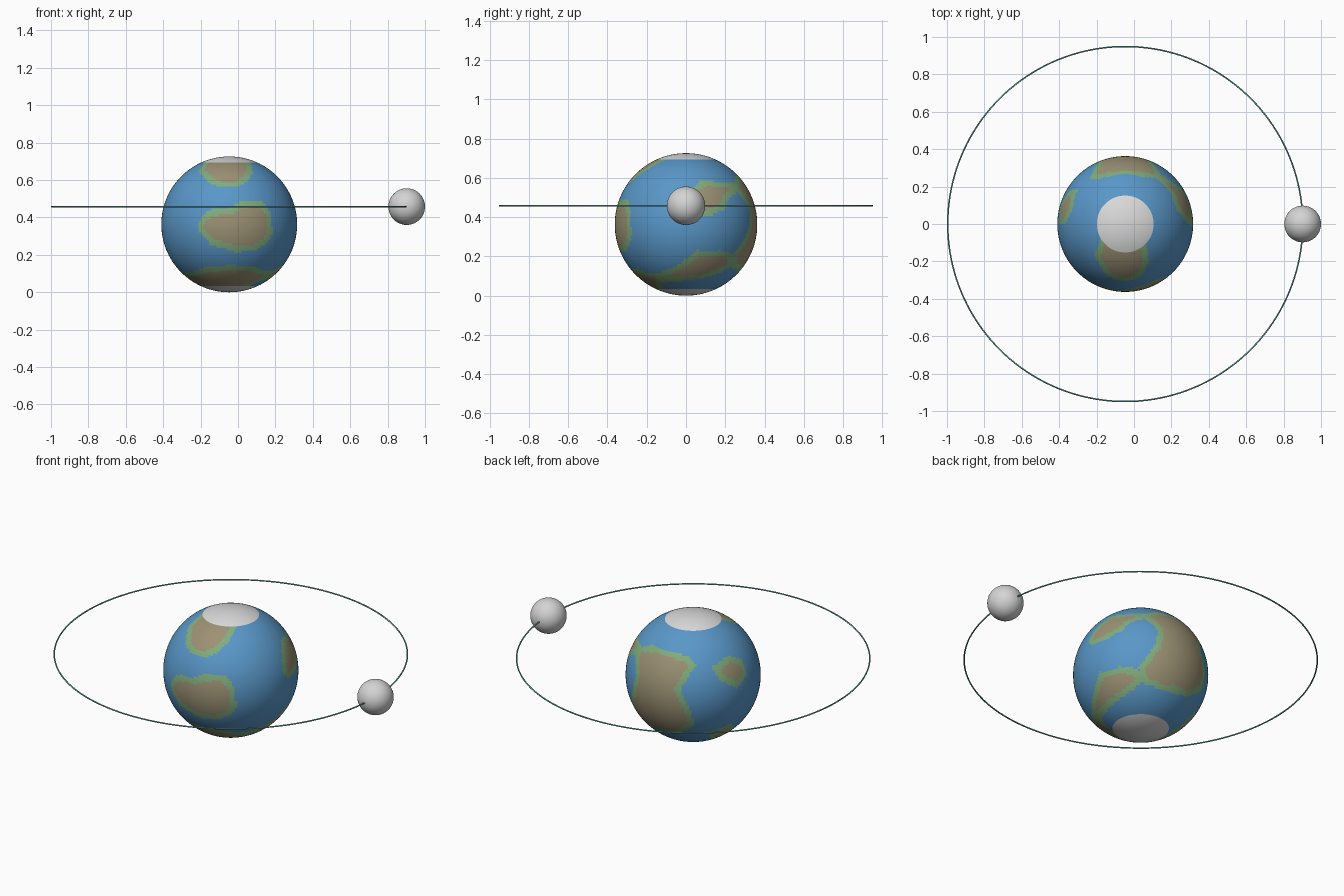
import bpy, bmesh, math
from mathutils import Vector

if "Cube" in bpy.data.objects:
    bpy.data.objects.remove(bpy.data.objects["Cube"])

CX, R = -0.047, 0.363          # planet centre x, planet radius
ORBIT_R, ORBIT_Z = 0.949, 0.458
RIM = 5.5                      # coast width in degrees


def material(name, rgb):
    m = bpy.data.materials.new(name)
    m.diffuse_color = (*rgb, 1)
    m.use_nodes = True
    m.node_tree.nodes["Principled BSDF"].inputs["Base Color"].default_value = m.diffuse_color
    return m


ocean = material("ocean blue", (0.10, 0.31, 0.58))
coast = material("coast green", (0.22, 0.42, 0.21))
land = material("land brown", (0.33, 0.285, 0.175))
ice = material("ice white", (0.70, 0.70, 0.70))
rock = material("moon grey", (0.66, 0.66, 0.66))
teal = material("orbit teal", (0.15, 0.46, 0.44))

# Coast outlines as (longitude, latitude); the front is longitude -90
south_land = [(-216, -33), (-195, -28), (-180, -41), (-150, -44), (-117, -38),
              (-90, -36), (-65, -37), (-49, -42), (-33, -43), (-20, -39),
              (-4, -32), (10, -21), (31, -21), (48, -24), (51, -36),
              (31, -46), (7, -51), (-21, -53), (-36, -56), (-50, -66),
              (-90, -75), (-170, -72), (-205, -55), (-216, -45)]
back_land = [(53, 35), (69, 42), (97, 43.5), (122, 40), (128, 33), (114, 11),
             (123, -7), (127, -24), (108, -38), (73, -41), (50, -36),
             (48, -24), (62, -3), (65, 13), (55, 26)]
right_land = [(-3, 13), (0, 22), (5, 30), (14, 37), (23, 39), (33, 36),
              (54, 35), (54, 27), (40, 21), (33, 12), (18, 6), (4, 6)]
left_island = [(144, 30), (165, 37), (181, 28), (181, 15), (166, 7), (150, 17)]
front_land = [(-118, -1), (-113, 8), (-104, 13), (-90, 14), (-80, 20),
              (-59, 20), (-51, 10), (-50, -8), (-55, -16), (-64, -22),
              (-84, -24), (-107, -17), (-116, -7)]
north_land = [(-80, 34), (-92, 33), (-102, 34), (-112, 38), (-135, 50),
              (-148, 64), (-150, 72), (-90, 78), (-45, 70), (-45, 63),
              (-57, 50), (-69, 39)]


def direction(lon, lat):
    a, b = math.radians(lon), math.radians(lat)
    return Vector((math.cos(b) * math.cos(a), math.cos(b) * math.sin(a), math.sin(b)))


class Continent:
    """Outline flattened around its own middle, distances in degrees."""

    def __init__(self, outline):
        dirs = [direction(*p) for p in outline]
        self.c = sum(dirs, Vector()).normalized()
        self.u = self.c.orthogonal().normalized()
        self.v = self.c.cross(self.u)
        self.poly = [self.flat(d) for d in dirs]

    def flat(self, d):
        ang = math.degrees(self.c.angle(d))
        p = Vector((d.dot(self.u), d.dot(self.v)))
        return p.normalized() * ang if p.length > 1e-6 else Vector((0, 0))

    def depth(self, d):
        """Distance inside the coast; negative when at sea."""
        p = self.flat(d)
        inside, best = False, 1e9
        for i, b in enumerate(self.poly):
            a = self.poly[i - 1]
            if (a.y > p.y) != (b.y > p.y):
                if p.x < a.x + (p.y - a.y) / (b.y - a.y) * (b.x - a.x):
                    inside = not inside
            e = b - a
            t = max(0, min(1, (p - a).dot(e) / e.length_squared))
            best = min(best, (p - a - e * t).length)
        return best if inside else -best


def add_sphere(name, centre, radius, seg, rings, mats, rule=None):
    bm = bmesh.new()
    bmesh.ops.create_uvsphere(bm, u_segments=seg, v_segments=rings, radius=radius)
    for f in bm.faces:
        f.smooth = True
        if rule:
            f.material_index = rule(f.calc_center_median().normalized())
    me = bpy.data.meshes.new(name)
    bm.to_mesh(me)
    bm.free()
    for m in mats:
        me.materials.append(m)
    ob = bpy.data.objects.new(name, me)
    ob.location = centre
    bpy.context.collection.objects.link(ob)
    return ob


continents = [Continent(o) for o in (south_land, back_land, right_land,
                                     left_island, front_land, north_land)]
ICE_Z = math.sin(math.radians(65.4))


def surface(d):
    if abs(d.z) > ICE_Z:
        return 3
    depth = max(c.depth(d) for c in continents)
    return 2 if depth > RIM else 1 if depth > 0 else 0


# Planet with continents and ice caps
add_sphere("planet", (CX, 0, R), R, 160, 80, (ocean, coast, land, ice), surface)

# Moon on the right of the orbit
add_sphere("moon", (CX + ORBIT_R, 0, ORBIT_Z), 0.098, 48, 24, (rock,))

# Thin orbit ring
bpy.ops.mesh.primitive_torus_add(location=(CX, 0, ORBIT_Z), major_radius=ORBIT_R,
                                 minor_radius=0.004, major_segments=160, minor_segments=8)
ring = bpy.context.object
ring.name = "orbit_ring"
ring.data.materials.append(teal)
bpy.ops.object.shade_smooth()
